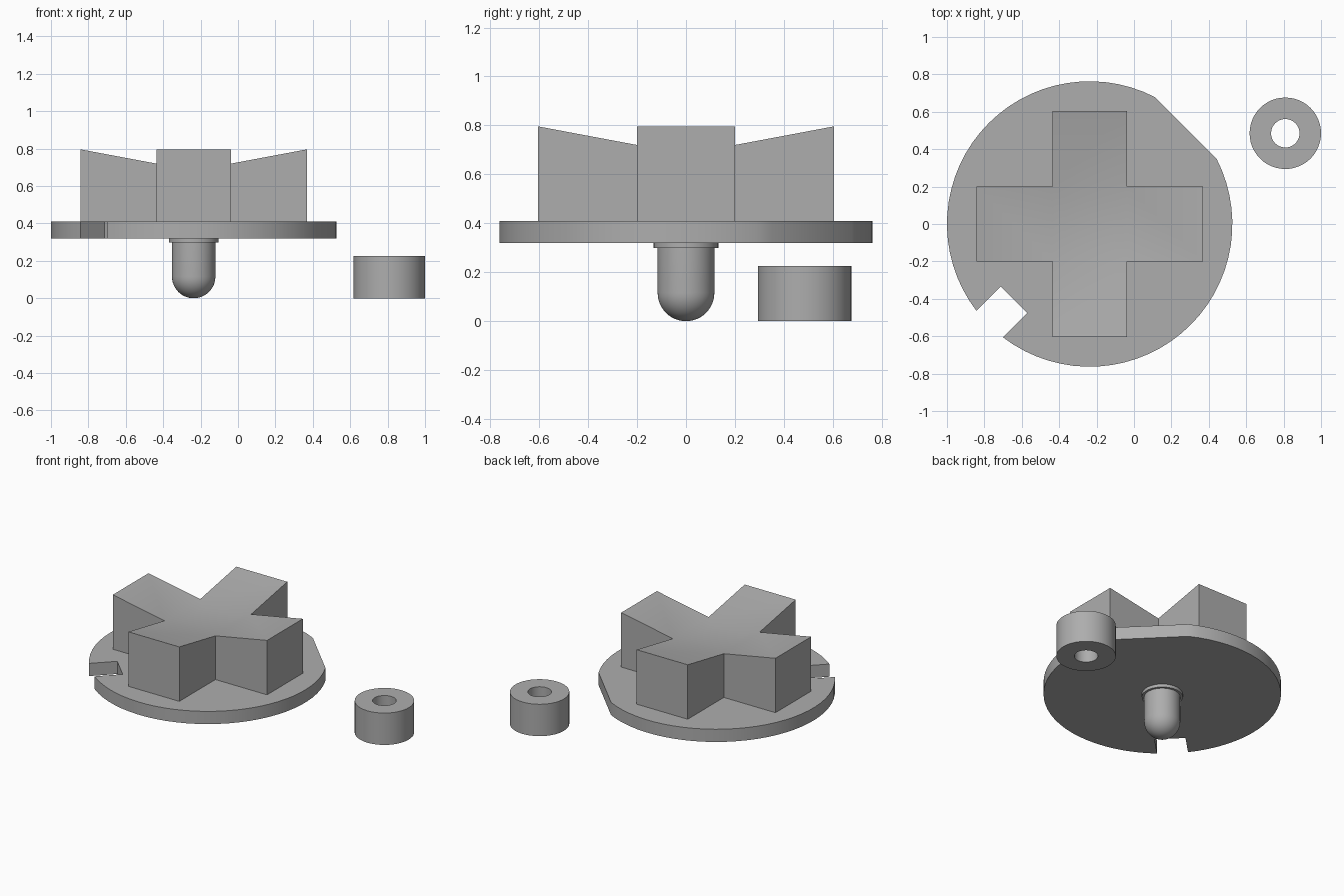
import bpy, bmesh
from math import sin, cos, pi, radians, sqrt, acos
from mathutils import Matrix, Vector

if "Cube" in bpy.data.objects:
    bpy.data.objects.remove(bpy.data.objects["Cube"], do_unlink=True)

grey = bpy.data.materials.new("plain_grey")
grey.use_nodes = True
grey.diffuse_color = (0.42, 0.42, 0.42, 1)
grey.node_tree.nodes["Principled BSDF"].inputs["Base Color"].default_value = grey.diffuse_color

AXIS = Vector((-0.237, 0, 0))      # centre line of the knob


def finish(bm, name, loc):
    bmesh.ops.remove_doubles(bm, verts=bm.verts, dist=1e-4)
    bmesh.ops.recalc_face_normals(bm, faces=bm.faces)
    mesh = bpy.data.meshes.new(name)
    bm.to_mesh(mesh)
    bm.free()
    mesh.materials.append(grey)
    ob = bpy.data.objects.new(name, mesh)
    ob.location = loc
    bpy.context.collection.objects.link(ob)
    bpy.ops.object.select_all(action="DESELECT")
    ob.select_set(True)
    bpy.context.view_layer.objects.active = ob
    bpy.ops.object.shade_smooth_by_angle(angle=radians(30))
    return ob


def lathe(name, profile, loc, steps=48, closed=False):
    """Spin a (radius, z) profile about z."""
    bm = bmesh.new()
    verts = [bm.verts.new((r, 0, z)) for r, z in profile]
    pairs = list(zip(verts, verts[1:]))
    if closed:
        pairs.append((verts[-1], verts[0]))
    edges = [bm.edges.new(p) for p in pairs]
    bmesh.ops.spin(bm, geom=verts + edges, cent=(0, 0, 0), axis=(0, 0, 1),
                   angle=2 * pi, steps=steps, use_duplicate=False)
    return finish(bm, name, loc)


# Base disc: outline drawn with the notch on +x and the flat on -x, then turned
R, FLAT, SLOT, HALF = 0.763, 0.727, 0.573, 0.1
start = acos(sqrt(R * R - HALF * HALF) / R)
stop = pi - acos(FLAT / R)
arc = [start + (stop - start) * i / 30 for i in range(31)]
upper = [(SLOT, HALF)] + [(R * cos(a), R * sin(a)) for a in arc]
outline = upper + [(x, -y) for x, y in reversed(upper)]
bm = bmesh.new()
face = bm.faces.new([bm.verts.new((x, y, 0.32)) for x, y in outline])
top = bmesh.ops.extrude_face_region(bm, geom=[face])["geom"]
bmesh.ops.translate(bm, vec=(0, 0, 0.09),
                    verts=[v for v in top if isinstance(v, bmesh.types.BMVert)])
bmesh.ops.rotate(bm, verts=bm.verts, matrix=Matrix.Rotation(radians(225), 3, "Z"))
finish(bm, "base_disc", AXIS)

# Cross grip: four arms whose tops slope down to a small flat square
W, L, C = 0.2, 0.605, 0.13
LOW, MID, HIGH, BED = 0.708, 0.72, 0.796, 0.405
bm = bmesh.new()
for k in range(4):
    turn = Matrix.Rotation(k * pi / 2, 3, "Z")

    def add(*pts):
        bm.faces.new([bm.verts.new(turn @ Vector(p)) for p in pts])

    add((L, -W, HIGH), (L, W, HIGH), (W, W, MID), (W, -W, MID))
    add((W, -W, MID), (W, W, MID), (C, C, LOW), (C, -C, LOW))
    add((L, -W, BED), (L, W, BED), (L, W, HIGH), (L, -W, HIGH))
    for s in (-W, W):
        add((W, s, BED), (L, s, BED), (L, s, HIGH), (W, s, MID))
    add((W, -W, BED), (W, W, BED), (L, W, BED), (L, -W, BED))
for h, z in ((C, LOW), (W, BED)):
    bm.faces.new([bm.verts.new(p) for p in
                  ((-h, -h, z), (h, -h, z), (h, h, z), (-h, h, z))])
finish(bm, "cross_grip", AXIS)

# Round-ended pin and its collar under the disc
P = 0.116
dome = [(P * sin(a), P - P * cos(a)) for a in (i * pi / 24 for i in range(13))]
lathe("pin", dome + [(P, 0.325), (0, 0.325)], AXIS)
lathe("pin_collar", [(0, 0.298), (0.132, 0.298), (0.132, 0.325), (0, 0.325)], AXIS)

# Loose spacer ring beside the knob
lathe("spacer_ring", [(0.076, 0), (0.191, 0), (0.191, 0.226), (0.076, 0.226)],
      (0.809, 0.485, 0), closed=True)
